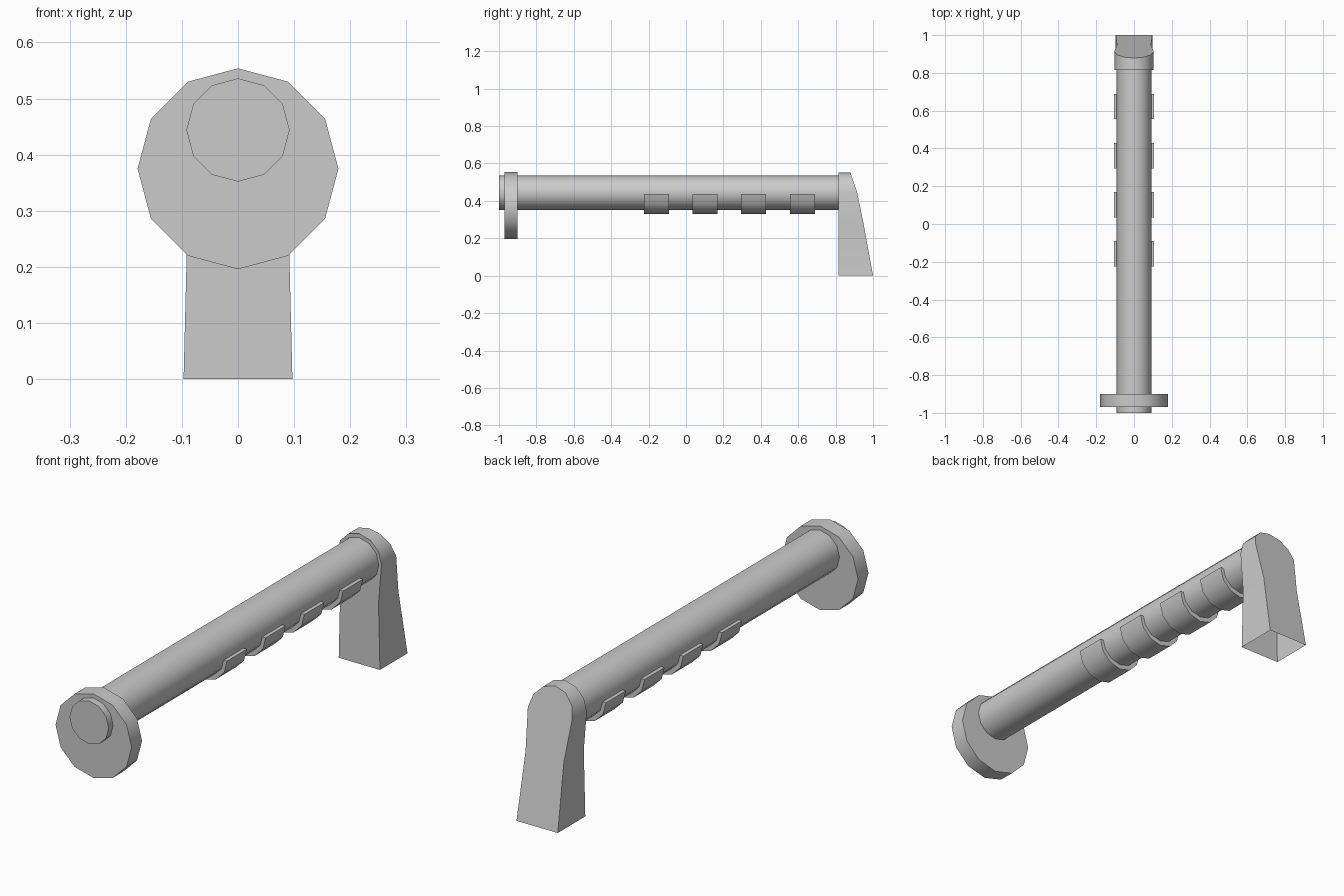
import bpy
from math import sin, cos, pi, radians

if "Cube" in bpy.data.objects:
    bpy.data.objects.remove(bpy.data.objects["Cube"])


def arc(cz, r, a0, a1, n):
    """Points (x, z) on an arc, n segments from angle a0 to a1."""
    return [(r * cos(a0 + (a1 - a0) * i / n), cz + r * sin(a0 + (a1 - a0) * i / n))
            for i in range(n + 1)]


def prism(name, outline, y0, back, open_sides=()):
    """Extrude a counter-clockwise xz outline from y0 to back(z)."""
    n = len(outline)
    verts = [(x, y0, z) for x, z in outline] + [(x, back(z), z) for x, z in outline]
    faces = [tuple(range(n)), tuple(range(2 * n - 1, n - 1, -1))]
    faces += [(i, i + n, (i + 1) % n + n, (i + 1) % n)
              for i in range(n) if i not in open_sides]
    mesh = bpy.data.meshes.new(name)
    mesh.from_pydata(verts, [], faces)
    obj = bpy.data.objects.new(name, mesh)
    bpy.context.collection.objects.link(obj)
    bpy.ops.object.select_all(action='DESELECT')
    obj.select_set(True)
    bpy.context.view_layer.objects.active = obj
    bpy.ops.object.shade_smooth_by_angle(angle=radians(40))
    return obj


# Main tube and offset front disc
prism("main_tube", arc(0.444, 0.092, 0, 2 * pi, 12)[:-1], -1.0, lambda z: 0.82)
prism("front_disc", arc(0.375, 0.179, 0, 2 * pi, 12)[:-1], -0.97, lambda z: -0.90)

# Half-round grip ridges under the tube
for i in range(4):
    y = -0.225 + 0.26 * i
    prism(f"grip_ridge_{i + 1}", arc(0.437, 0.106, pi, 2 * pi, 6), y,
          lambda z, y=y: y + 0.134)


# Rear leg: round top, pinched waist, curved back, open underneath
def leg_back(z):
    pts = [(0, 1.0), (0.28, 0.949), (0.449, 0.914), (0.554, 0.878)]
    for (za, ya), (zb, yb) in zip(pts, pts[1:]):
        if z <= zb:
            return ya + (yb - ya) * (z - za) / (zb - za)
    return pts[-1][1]


leg = [(-0.09, 0.28), (-0.097, 0), (0.097, 0), (0.09, 0.28)]
leg += arc(0.449, 0.104, 0, pi, 6)
leg_obj = prism("rear_leg", leg, 0.815, leg_back, open_sides=(1,))
